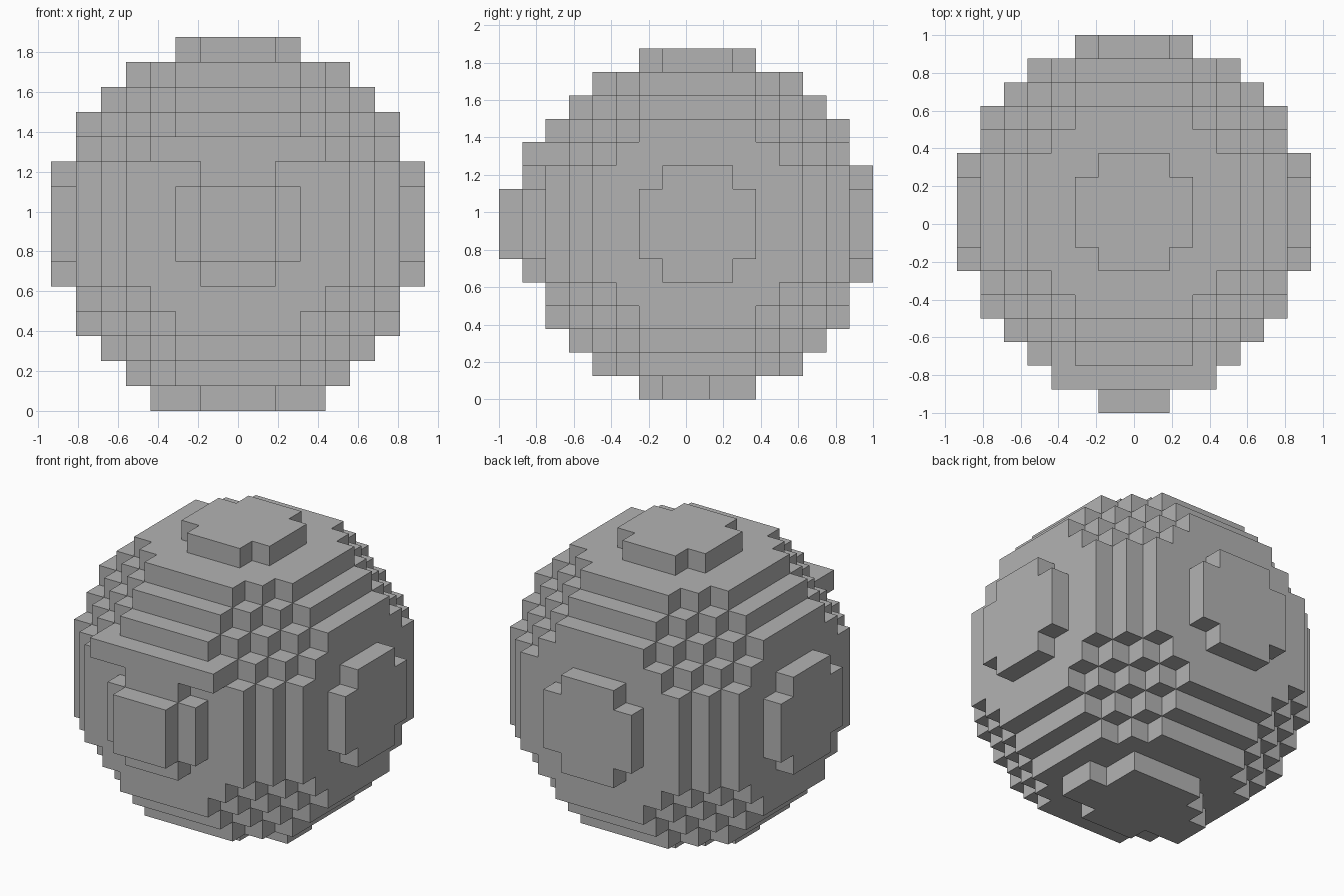
import bpy, bmesh
from itertools import product
from mathutils import Vector

cube = bpy.data.objects.get("Cube")
if cube:
    bpy.data.objects.remove(cube, do_unlink=True)

UNIT = 0.125                              # edge length of one block
CENTRE = Vector((0, UNIT / 2, 7.5 * UNIT))  # middle of the ball
RADIUS = 7.5

grey = bpy.data.materials.new("plain_grey")
grey.use_nodes = True
grey.diffuse_color = (0.45, 0.45, 0.45, 1)
bsdf = next(n for n in grey.node_tree.nodes if n.type == 'BSDF_PRINCIPLED')
bsdf.inputs["Base Color"].default_value = grey.diffuse_color


def block(xs, ys, zs):
    """All cells of a box given by inclusive ranges."""
    return set(product(*(range(a, b + 1) for a, b in (xs, ys, zs))))


# Round body: every cell whose middle lies inside the ball
span = (-7, 7)
ball = {c for c in block(span, span, span) if Vector(c).length <= RADIUS}

parts = {
    "body": ball,
    "brow": block((-3, 3), (-7, -7), (3, 3)),
    "snout": block((-1, 1), (-8, -8), (-1, 1)),
    "right_foot": block((-3, -3), (-1, 0), (-7, -7)),
    "left_foot": block((3, 3), (-1, 0), (-7, -7)) | {(2, 2, -7)},
}
solid = set().union(*parts.values())


def build(name, cells):
    """Skin the cells, leaving out faces that touch another cell."""
    bm = bmesh.new()
    corners = {}

    def vert(p):
        key = tuple(round(2 * v) for v in p)
        if key not in corners:
            corners[key] = bm.verts.new(CENTRE + p * UNIT)
        return corners[key]

    for cell in sorted(cells):
        for axis, sign in product(range(3), (-1, 1)):
            n, u, v = Vector(), Vector(), Vector()
            n[axis], u[(axis + 1) % 3], v[(axis + 2) % 3] = sign, sign, 1
            if tuple(round(a) for a in Vector(cell) + n) in solid:
                continue
            mid = Vector(cell) + n / 2
            bm.faces.new([vert(mid + (u * a + v * b) / 2)
                          for a, b in ((-1, -1), (1, -1), (1, 1), (-1, 1))])

    # Merge flat neighbouring squares into large faces
    bmesh.ops.dissolve_limit(bm, angle_limit=0.01, verts=bm.verts[:], edges=bm.edges[:])
    mesh = bpy.data.meshes.new(name)
    bm.to_mesh(mesh)
    bm.free()
    mesh.materials.append(grey)
    obj = bpy.data.objects.new(name, mesh)
    bpy.context.collection.objects.link(obj)


for name, cells in parts.items():
    build(name, cells)
